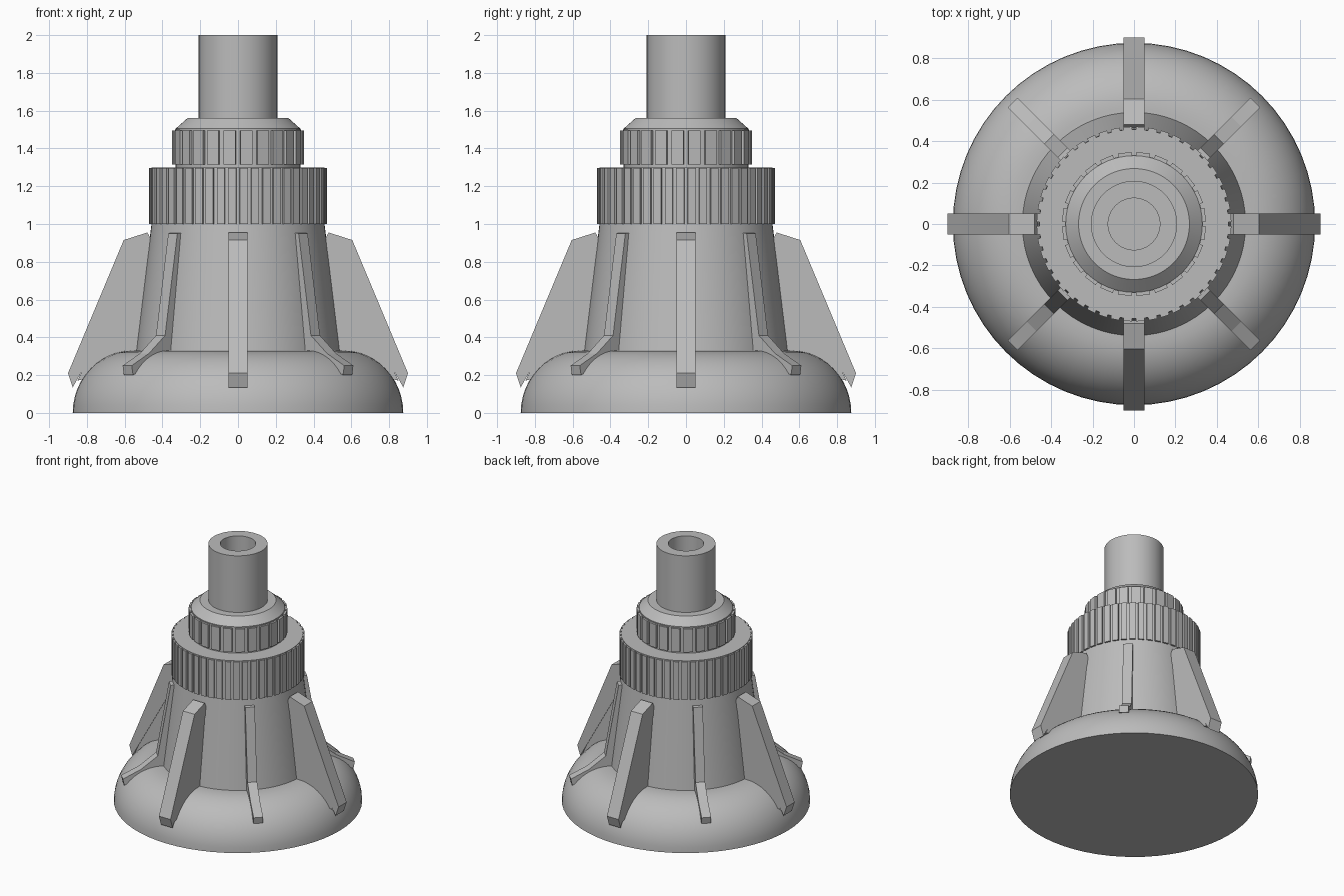
import bpy, bmesh, math
from mathutils import Matrix, Vector

cube = bpy.data.objects.get("Cube")
if cube:
    bpy.data.objects.remove(cube, do_unlink=True)

grey = bpy.data.materials.new("plain grey")
grey.use_nodes = True
colour = (0.5, 0.5, 0.5, 1)
grey.diffuse_color = colour
grey.node_tree.nodes["Principled BSDF"].inputs["Base Color"].default_value = colour


def finish(name, bm, smooth=False):
    bmesh.ops.recalc_face_normals(bm, faces=bm.faces)
    mesh = bpy.data.meshes.new(name)
    bm.to_mesh(mesh)
    bm.free()
    obj = bpy.data.objects.new(name, mesh)
    bpy.context.collection.objects.link(obj)
    mesh.materials.append(grey)
    if smooth:
        bpy.ops.object.select_all(action="DESELECT")
        obj.select_set(True)
        bpy.context.view_layer.objects.active = obj
        bpy.ops.object.shade_smooth_by_angle(angle=math.radians(30))
    return obj


def lathe(name, profile, sides=64):
    """Spin a (radius, height) profile around z; ends lie on the axis."""
    bm = bmesh.new()
    verts = [bm.verts.new((r, 0, z)) for r, z in profile]
    edges = [bm.edges.new(pair) for pair in zip(verts, verts[1:])]
    bmesh.ops.spin(bm, geom=verts + edges, cent=(0, 0, 0), axis=(0, 0, 1),
                   angle=math.tau, steps=sides)
    bmesh.ops.remove_doubles(bm, verts=bm.verts, dist=0.0005)
    return finish(name, bm, True)


def plates(name, outline, width, start, count):
    """Extrude a (radius, height) outline and repeat it around the axis."""
    bm = bmesh.new()
    for i in range(count):
        turn = Matrix.Rotation(start + math.tau * i / count, 3, "Z")
        face = bm.faces.new([bm.verts.new(turn @ Vector((r, -width / 2, z)))
                             for r, z in outline])
        new = bmesh.ops.extrude_face_region(bm, geom=[face])["geom"]
        bmesh.ops.translate(bm, vec=turn @ Vector((0, width, 0)),
                            verts=[v for v in new if isinstance(v, bmesh.types.BMVert)])
    return finish(name, bm)


def grip_ring(name, core, outer, low, high, rib_width, count):
    """Plain drum with upright grip ribs."""
    lathe(name + "_core", [(0, low), (core, low), (core, high), (0, high)])
    plates(name + "_ribs", [(core - 0.02, low), (outer, low),
                            (outer, high - 0.004), (core - 0.02, high - 0.004)],
           rib_width, math.pi / count, count)


# Rounded foot
dome = [(0, 0)]
for i in range(13):
    a = math.pi / 2 * i / 12
    dome.append((0.56 + 0.315 * math.cos(a), 0.33 * math.sin(a)))
lathe("domed_base", dome + [(0, 0.33)])

# Tapered body
lathe("tapered_body", [(0, 0.3), (0.543, 0.3), (0.458, 1.0), (0, 1.0)])

# Two grip rings, neck and collar
grip_ring("lower_ring", 0.457, 0.47, 1.0, 1.3, 0.042, 48)
lathe("ring_neck", [(0, 1.29), (0.33, 1.29), (0.33, 1.33), (0, 1.33)])
grip_ring("upper_ring", 0.333, 0.347, 1.315, 1.5, 0.065, 24)
lathe("chamfered_collar", [(0, 1.49), (0.33, 1.49), (0.33, 1.505),
                           (0.268, 1.56), (0, 1.56)])

# Hollow spout
lathe("spout", [(0, 1.55), (0.208, 1.55), (0.208, 2.0), (0.125, 2.0),
                (0.125, 1.56), (0, 1.56)])

# Four large braces with webs behind them
plates("main_braces", [(0.9, 0.21), (0.605, 0.915), (0.48, 0.955),
                       (0.45, 0.9), (0.5, 0.8), (0.875, 0.135)], 0.1, 0, 4)
plates("brace_webs", [(0.85, 0.17), (0.55, 0.8), (0.44, 0.92),
                      (0.5, 0.25), (0.75, 0.2)], 0.094, 0, 4)

# Four slim bent ribs between the braces
plates("slim_ribs", [(0.83, 0.25), (0.70, 0.315), (0.58, 0.41), (0.488, 0.95),
                     (0.44, 0.955), (0.5, 0.3), (0.70, 0.25), (0.82, 0.2)],
       0.068, math.pi / 4, 4)
